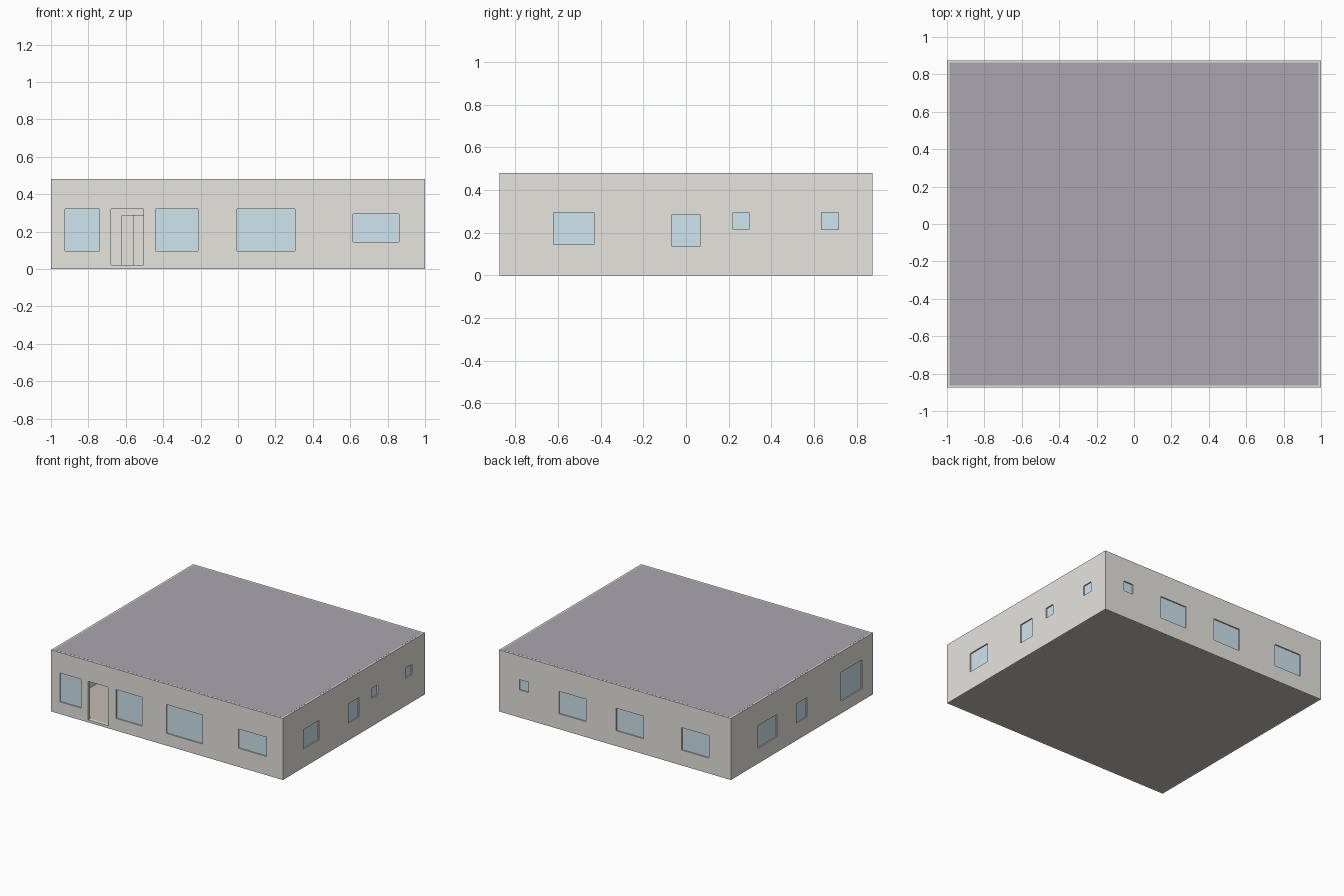
import bpy, bmesh
from mathutils import Vector

if "Cube" in bpy.data.objects:
    bpy.data.objects.remove(bpy.data.objects["Cube"])

HX, HY, H = 1.0, 0.875, 0.48      # half width, half depth, wall height
T, TI, SILL = 0.025, 0.02, 0.02   # outer wall, inner wall, floor thickness


def material(name, rgb):
    m = bpy.data.materials.new(name)
    m.diffuse_color = (*rgb, 1)
    m.use_nodes = True
    m.node_tree.nodes["Principled BSDF"].inputs["Base Color"].default_value = m.diffuse_color
    return m


WALL = material("plaster", (0.80, 0.78, 0.74))
ROOF = material("roof_grey", (0.40, 0.39, 0.43))
FLOOR = material("floor_beige", (0.55, 0.50, 0.45))
GLASS = material("glass", (0.62, 0.78, 0.86))


def finish(name, bm, mat):
    bmesh.ops.recalc_face_normals(bm, faces=bm.faces)
    me = bpy.data.meshes.new(name)
    bm.to_mesh(me)
    bm.free()
    me.materials.append(mat)
    ob = bpy.data.objects.new(name, me)
    bpy.context.collection.objects.link(ob)
    return ob


def box(name, lo, hi, mat):
    bm = bmesh.new()
    bmesh.ops.create_cube(bm, size=1)
    lo, hi = Vector(lo), Vector(hi)
    for v in bm.verts:
        v.co = (lo + hi) / 2 + v.co * (hi - lo)
    return finish(name, bm, mat)


def place(axis, u, d, z):
    """u runs along the wall, d is the distance across it."""
    return Vector((u, d, z)) if axis == 'x' else Vector((d, u, z))


def wall(name, axis, pos, u0, u1, holes=(), thick=TI):
    """Upright wall centred on pos, with rectangular holes (ua, ub, za, zb)."""
    us = sorted({u0, u1, *(c for h in holes for c in h[:2])})
    zs = sorted({0, H, *(c for h in holes for c in h[2:])})
    bm = bmesh.new()
    grid = [[bm.verts.new(place(axis, u, pos - thick / 2, z)) for z in zs] for u in us]
    for i in range(len(us) - 1):
        for j in range(len(zs) - 1):
            cu, cz = (us[i] + us[i + 1]) / 2, (zs[j] + zs[j + 1]) / 2
            if not any(a < cu < b and c < cz < d for a, b, c, d in holes):
                bm.faces.new((grid[i][j], grid[i + 1][j], grid[i + 1][j + 1], grid[i][j + 1]))
    out = bmesh.ops.extrude_face_region(bm, geom=bm.faces[:], use_keep_orig=True)
    moved = [g for g in out["geom"] if isinstance(g, bmesh.types.BMVert)]
    bmesh.ops.translate(bm, verts=moved, vec=place(axis, 0, thick, 0))
    return finish(name, bm, WALL)


def glaze(name, axis, pos, holes):
    """Thin pane in the middle of each window hole."""
    for i, (a, b, c, d) in enumerate(holes, 1):
        box(f"{name}_window_{i}", place(axis, a, pos - 0.003, c),
            place(axis, b, pos + 0.003, d), GLASS)


def door(u, width=0.14, top=0.285):
    return (u, u + width, SILL, top)


# outer walls with their windows
front_windows = [(-0.925, -0.74, 0.095, 0.32), (-0.44, -0.215, 0.095, 0.32),
                 (-0.005, 0.305, 0.095, 0.32), (0.615, 0.86, 0.145, 0.295)]
back_windows = [(-0.81, -0.575, 0.12, 0.295), (-0.245, -0.01, 0.12, 0.295),
                (0.25, 0.485, 0.12, 0.295), (0.745, 0.825, 0.215, 0.295)]
right_windows = [(-0.62, -0.43, 0.145, 0.295), (-0.065, 0.065, 0.135, 0.285),
                 (0.22, 0.295, 0.215, 0.295), (0.635, 0.715, 0.215, 0.295)]
left_windows = [(-0.74, -0.48, 0.095, 0.32), (-0.065, 0.065, 0.135, 0.285),
                (0.305, 0.54, 0.12, 0.295)]
front_door = (-0.68, -0.505, SILL, 0.32)
ex, ey = HX - T / 2, HY - T / 2
for name, axis, pos, end, windows, doors in (
        ("front", 'x', -ey, HX, front_windows, [front_door]),
        ("back", 'x', ey, HX, back_windows, []),
        ("right", 'y', ex, HY - T, right_windows, []),
        ("left", 'y', -ex, HY - T, left_windows, [])):
    wall(f"{name}_wall", axis, pos, -end, end, windows + doors, T)
    glaze(name, axis, pos, windows)

# corridor walls across the whole house
xin, yin, cy = HX - T, HY - T, 0.122
wall("corridor_front_wall", 'x', -cy, -xin, xin, [door(-0.62), door(0.10), door(0.68)])
wall("corridor_back_wall", 'x', cy, -xin, xin,
     [door(-0.56), door(-0.07), door(0.33), door(0.74)])

# partitions between rooms
e = cy + TI / 2
for name, x in (("living_partition", -0.127), ("kitchen_partition", 0.497)):
    wall(name, 'y', x, -yin, -e)
for name, x, holes in (("bedroom_partition_1", -0.375, []),
                       ("bedroom_partition_2", 0.122, []),
                       ("bathroom_partition", 0.63, [door(0.60)])):
    wall(name, 'y', x, e, yin, holes)
wall("bathroom_divider", 'x', 0.488, 0.64, xin)

# floor and flat roof slabs, reaching to the middle of the outer walls
box("floor_slab", (-ex, -ey, -0.0004), (ex, ey, SILL), FLOOR)
box("roof_slab", (-ex, -ey, H - 0.025), (ex, ey, H + 0.0004), ROOF)
